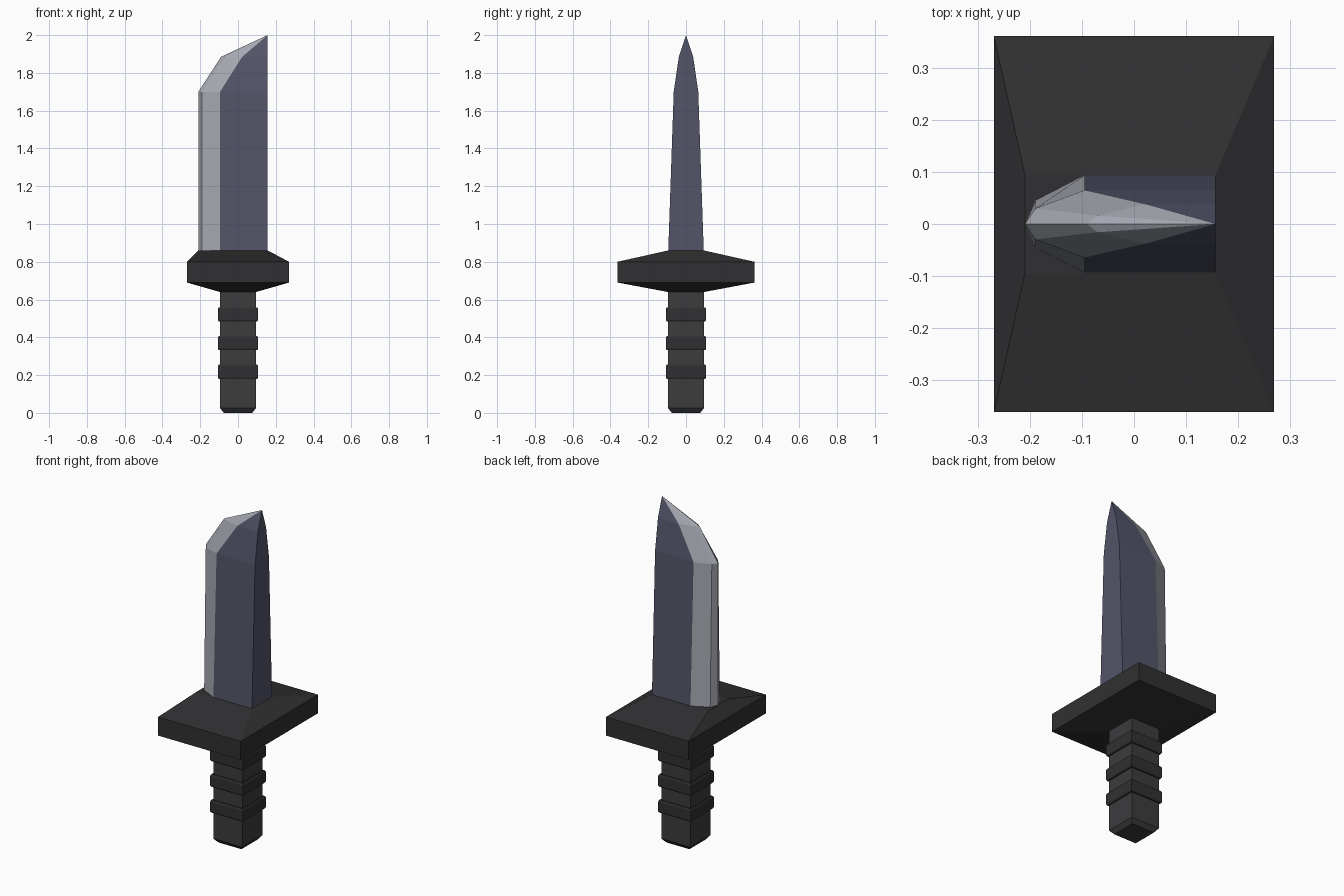
import bpy, bmesh

if "Cube" in bpy.data.objects:
    bpy.data.objects.remove(bpy.data.objects["Cube"])

def material(name, rgb):
    m = bpy.data.materials.new(name)
    m.diffuse_color = (*rgb, 1)
    m.use_nodes = True
    m.node_tree.nodes["Principled BSDF"].inputs["Base Color"].default_value = m.diffuse_color
    return m

steel = material("dark_steel", (0.085, 0.09, 0.14))
edge = material("sharpened_edge", (0.38, 0.39, 0.44))
black = material("black_guard", (0.03, 0.03, 0.032))
rubber = material("grip_rubber", (0.045, 0.045, 0.048))

def loft(name, rings, mats, side_mats=None, apex=None):
    """Skin a stack of equal-sized rings; close with caps or an apex point."""
    bm = bmesh.new()
    loops = [[bm.verts.new(p) for p in r] for r in rings]
    n = len(rings[0])
    tip = bm.verts.new(apex) if apex else None
    for i in range(n):
        j = (i + 1) % n
        faces = [bm.faces.new((a[i], a[j], b[j], b[i])) for a, b in zip(loops, loops[1:])]
        if tip:
            faces.append(bm.faces.new((loops[-1][i], loops[-1][j], tip)))
        for f in faces:
            f.material_index = side_mats[i] if side_mats else 0
    bm.faces.new(loops[0])
    if not tip:
        bm.faces.new(loops[-1])
    bmesh.ops.recalc_face_normals(bm, faces=bm.faces)
    me = bpy.data.meshes.new(name)
    bm.to_mesh(me)
    bm.free()
    for m in mats:
        me.materials.append(m)
    ob = bpy.data.objects.new(name, me)
    bpy.context.collection.objects.link(ob)
    return ob

def rect(x0, x1, y, z):
    return [(x0, -y, z), (x1, -y, z), (x1, y, z), (x0, y, z)]

def square(r, z):
    return rect(-r, r, r, z)

# Blade: flat spine, flat cheeks, two-facet cutting edge, swept to a point
SPINE = 0.157

def section(z, xc, w, xm, m, xe):
    half = [(SPINE, w), (xc, w), (xm, m)]
    pts = half + [(xe, 0)] + [(x, -y) for x, y in reversed(half)]
    return [(x, y, z) for x, y in pts]

loft("blade", [
    section(0.855, -0.095, 0.094, -0.19, 0.045, -0.21),
    section(1.70, -0.095, 0.065, -0.19, 0.03, -0.21),
    section(1.885, 0.022, 0.038, -0.07, 0.016, -0.09),
], [steel, edge], side_mats=[0, 1, 1, 1, 1, 0, 0], apex=(SPINE, 0, 2.0))

# Cross guard
loft("guard", [
    square(0.095, 0.64),
    rect(-0.27, 0.27, 0.362, 0.69),
    rect(-0.27, 0.27, 0.362, 0.80),
    rect(-0.21, SPINE, 0.094, 0.86),
], [black])

# Grip with chamfered pommel end
loft("grip", [square(0.075, 0), square(0.095, 0.025), square(0.095, 0.645)], [rubber])

# Raised grip bands
for k in range(3):
    z = 0.18 + 0.152 * k
    loft(f"grip_band_{k + 1}", [
        square(0.102, z), square(0.107, z + 0.008),
        square(0.107, z + 0.067), square(0.102, z + 0.075),
    ], [black])
